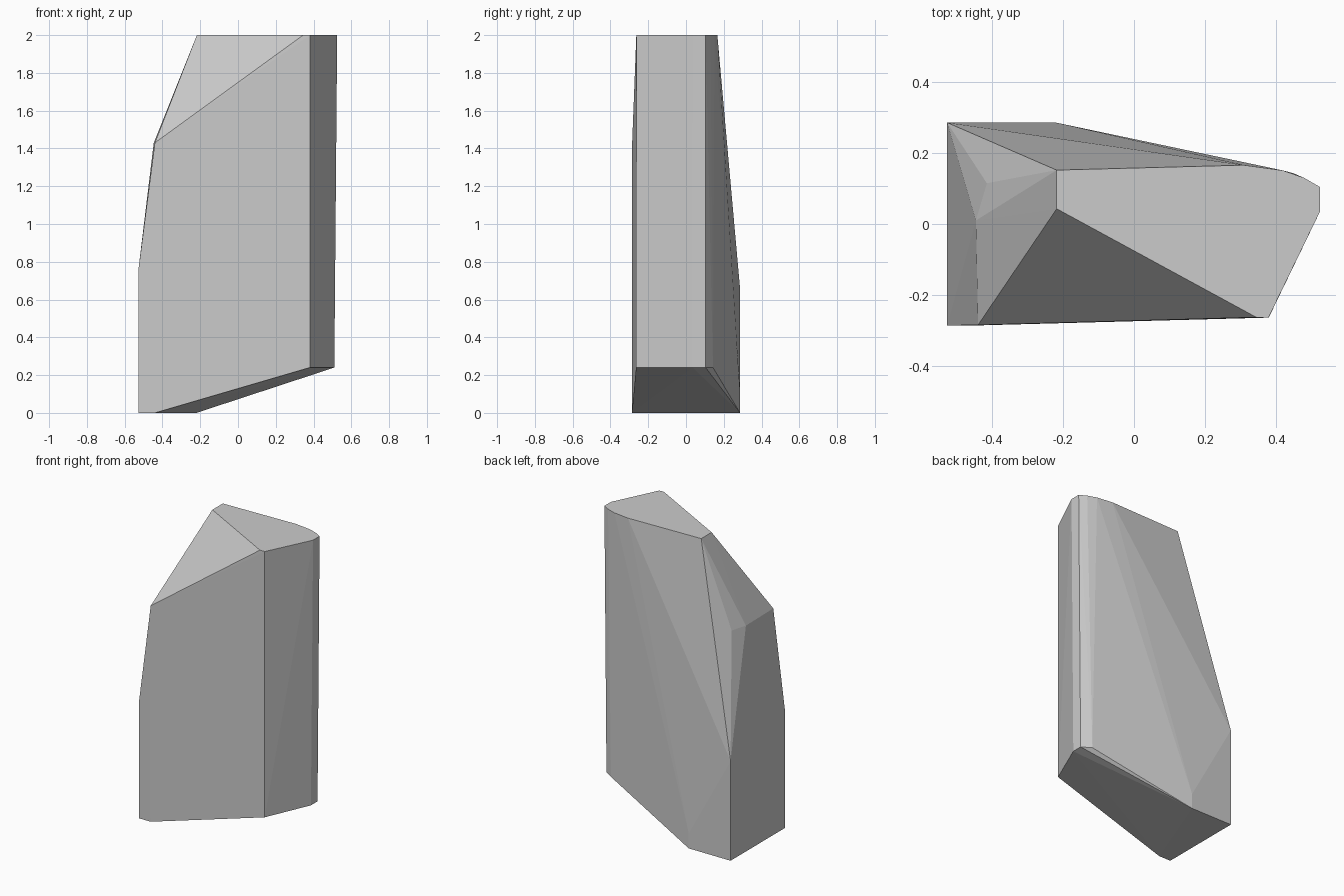
import bpy, bmesh

if "Cube" in bpy.data.objects:
    bpy.data.objects.remove(bpy.data.objects["Cube"])

# Outlines of the faceted stone at each height: z -> (x, y) corners
levels = {
    # ground contact
    0.0: [(-0.527, -0.286), (-0.527, 0.286), (-0.22, 0.286), (-0.44, -0.286)],
    # lower back corner of the narrow bottom bevel
    0.1: [(-0.22, 0.286)],
    # undercut right end
    0.24: [(0.38, -0.264), (0.51, 0.035), (0.51, 0.104), (0.45, 0.143)],
    # shoulders of the left side
    0.66: [(-0.527, 0.286)],
    0.76: [(-0.527, -0.286)],
    1.43: [(-0.44, -0.285), (-0.446, 0.01), (-0.415, 0.115)],
    # flat top
    2.0: [(-0.218, 0.043), (-0.218, 0.152), (0.31, 0.166), (0.42, 0.151),
          (0.48, 0.13), (0.525, 0.104), (0.525, 0.036), (0.38, -0.263), (0.345, -0.263)],
}

# Stone: convex hull over the outlines, flat shaded
bm = bmesh.new()
for z, corners in levels.items():
    for x, y in corners:
        bm.verts.new((x, y, z))
hull = bmesh.ops.convex_hull(bm, input=bm.verts)
loose = [v for v in bm.verts if not v.link_faces]
bmesh.ops.delete(bm, geom=loose, context='VERTS')
bmesh.ops.dissolve_limit(bm, angle_limit=0.005, verts=bm.verts, edges=bm.edges)
bmesh.ops.recalc_face_normals(bm, faces=bm.faces)

mesh = bpy.data.meshes.new("standing_stone")
bm.to_mesh(mesh)
bm.free()
bpy.context.collection.objects.link(bpy.data.objects.new("standing_stone", mesh))
